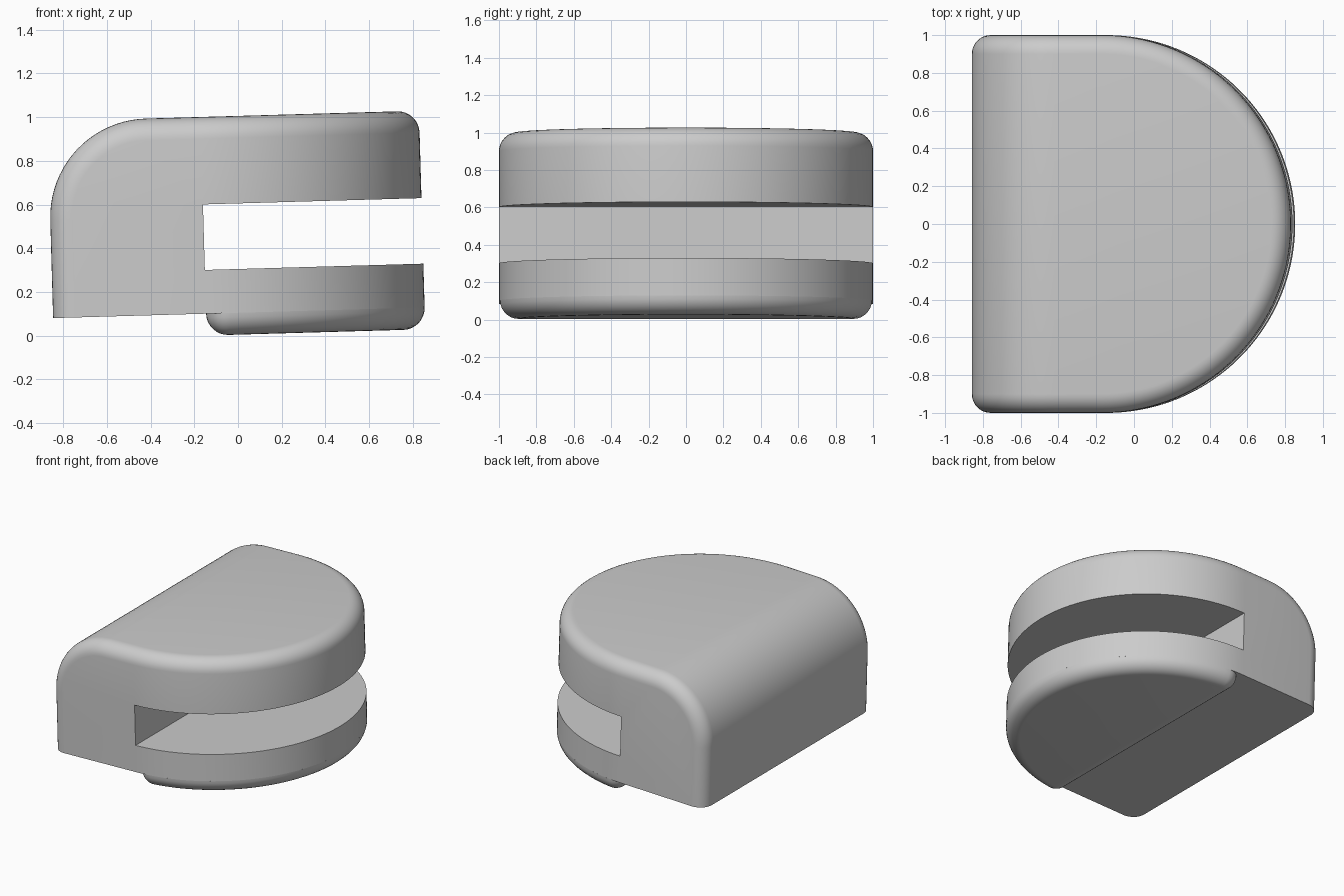
import bpy, bmesh, math

cube = bpy.data.objects.get("Cube")
if cube:
    bpy.data.objects.remove(cube, do_unlink=True)

TILT = -math.radians(1.65)
CX, BASE = -0.143, 0.005         # disc centre and underside height
BACK, RADIUS, FILLET = -0.843, 1.0, 0.1
STEP, TOP = BASE + 0.1, BASE + 1.0

grey = bpy.data.materials.new("plain grey")
grey.use_nodes = True
COLOUR = (0.6, 0.6, 0.6, 1)
grey.diffuse_color = COLOUR
grey.node_tree.nodes["Principled BSDF"].inputs["Base Color"].default_value = COLOUR


def add_object(name, bm):
    bmesh.ops.recalc_face_normals(bm, faces=bm.faces)
    mesh = bpy.data.meshes.new(name)
    bm.to_mesh(mesh)
    bm.free()
    mesh.materials.append(grey)
    obj = bpy.data.objects.new(name, mesh)
    bpy.context.collection.objects.link(obj)
    return obj


def smooth(obj):
    bpy.ops.object.select_all(action="DESELECT")
    obj.select_set(True)
    bpy.context.view_layer.objects.active = obj
    bpy.ops.object.shade_smooth_by_angle(angle=math.radians(30))
    obj.rotation_euler.y = TILT


def make_body():
    # D-shaped prism
    bm = bmesh.new()
    n = 72
    arc = [math.pi * (i / n - 0.5) for i in range(n + 1)]
    outline = [(BACK, -RADIUS)]
    outline += [(CX + RADIUS * math.cos(a), RADIUS * math.sin(a)) for a in arc]
    outline += [(BACK, RADIUS)]
    face = bm.faces.new([bm.verts.new((x, y, STEP)) for x, y in outline])
    ext = bmesh.ops.extrude_face_region(bm, geom=[face])
    for v in ext["geom"]:
        if isinstance(v, bmesh.types.BMVert):
            v.co.z = TOP
    bmesh.ops.recalc_face_normals(bm, faces=bm.faces)

    # Large round along the upper back edge
    edge = [e for e in bm.edges
            if all(v.co.x < BACK + 0.001 and v.co.z > TOP - 0.001 for v in e.verts)]
    bmesh.ops.bevel(bm, geom=edge, offset=0.45, offset_type="OFFSET", segments=20,
                    profile=0.5, affect="EDGES", clamp_overlap=False)
    bm.normal_update()

    # Small round where the side wall meets the back, the large round and the top
    def is_wall(f):
        c, nrm = f.calc_center_median(), f.normal
        return abs(nrm.z) < 0.01 and c.x > BACK + 0.05

    def is_skin(f):
        return f.normal.z > 0.01 or f.calc_center_median().x < BACK + 0.001

    rim = []
    for e in bm.edges:
        a, b = e.link_faces
        if (is_wall(a) and is_skin(b)) or (is_wall(b) and is_skin(a)):
            rim.append(e)
    bmesh.ops.bevel(bm, geom=rim, offset=FILLET, offset_type="OFFSET", segments=8,
                    profile=0.5, affect="EDGES", clamp_overlap=False)
    return add_object("body", bm)


def make_foot():
    # Half disc with a rounded underside and rounded corners
    inner = RADIUS - FILLET
    limit = math.acos(FILLET / inner)
    path = []                    # (point, outward angle) around the inset half disc
    for i in range(73):
        a = limit * (i / 36 - 1)
        path.append((CX + inner * math.cos(a), inner * math.sin(a), a))
    x, y, _ = path[-1]
    corner = [limit + (math.pi - limit) * i / 8 for i in range(1, 9)]
    path += [(x, y, a) for a in corner]
    path += [(x, -y, -a) for a in reversed(corner)]

    bm = bmesh.new()
    rings = []
    for k in range(9):
        t = math.pi / 2 * k / 8
        r, z = FILLET * math.sin(t), STEP - FILLET * math.cos(t)
        rings.append([bm.verts.new((px + r * math.cos(a), py + r * math.sin(a), z))
                      for px, py, a in path])
    for low, high in zip(rings, rings[1:]):
        for i in range(len(path)):
            j = (i + 1) % len(path)
            bm.faces.new((low[i], low[j], high[j], high[i]))
    bm.faces.new(rings[0])
    bm.faces.new(rings[-1])
    bmesh.ops.remove_doubles(bm, verts=bm.verts, dist=0.0001)
    return add_object("foot", bm)


body = make_body()

# Slot cut across the front half of the body
bm = bmesh.new()
bmesh.ops.create_cube(bm, size=1)
for v in bm.verts:
    v.co.x = CX if v.co.x < 0 else 1.5
    v.co.y *= 3
    v.co.z = BASE + (0.3 if v.co.z < 0 else 0.6)
cutter = add_object("slot_cutter", bm)
cut = body.modifiers.new("slot", "BOOLEAN")
cut.operation, cut.solver, cut.object = "DIFFERENCE", "EXACT", cutter
bpy.context.view_layer.objects.active = body
bpy.ops.object.modifier_apply(modifier="slot")
bpy.data.objects.remove(cutter, do_unlink=True)

smooth(body)
smooth(make_foot())
